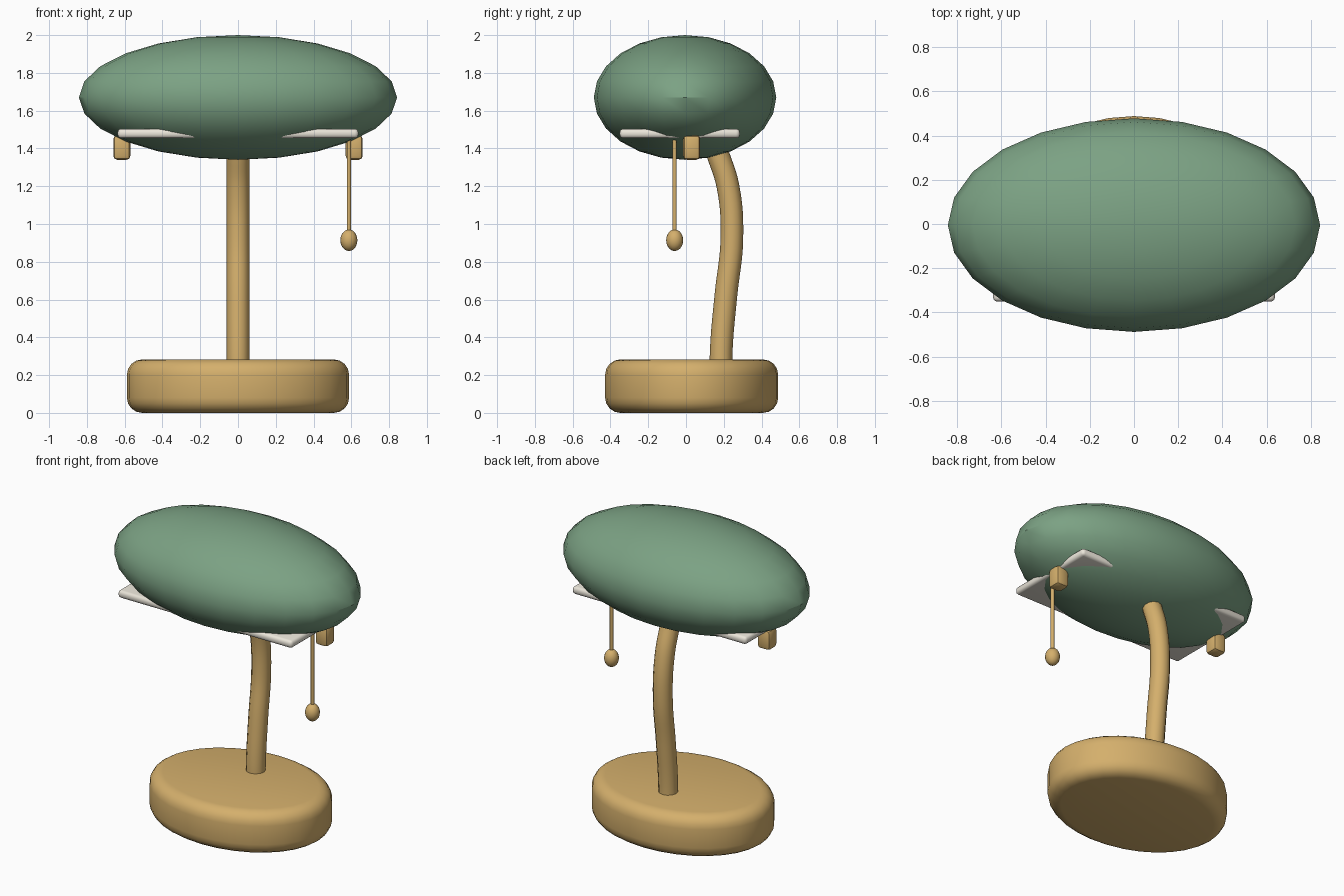
import bpy, math

if "Cube" in bpy.data.objects:
    bpy.data.objects.remove(bpy.data.objects["Cube"])


def material(name, rgb):
    m = bpy.data.materials.new(name)
    m.diffuse_color = (*rgb, 1)
    m.use_nodes = True
    m.node_tree.nodes["Principled BSDF"].inputs["Base Color"].default_value = m.diffuse_color
    return m


BRASS = material("brass", (0.66, 0.43, 0.15))
GREEN = material("green_glass", (0.20, 0.36, 0.23))
IVORY = material("ivory", (0.83, 0.79, 0.70))


def finish(name, mat, scale=None, bevel=0, segs=3, angle=35):
    ob = bpy.context.object
    ob.name = name
    ob.data.materials.append(mat)
    if scale:
        ob.scale = scale
        bpy.ops.object.transform_apply(location=False, rotation=False, scale=True)
    if bevel:
        b = ob.modifiers.new("bevel", 'BEVEL')
        b.width, b.segments = bevel, segs
        b.limit_method, b.angle_limit = 'ANGLE', math.radians(40)
        bpy.ops.object.modifier_apply(modifier="bevel")
    bpy.ops.object.shade_smooth_by_angle(angle=math.radians(angle))
    return ob


def ellipsoid(name, mat, loc, radii, segs=24, rings=12):
    bpy.ops.mesh.primitive_uv_sphere_add(segments=segs, ring_count=rings, location=loc)
    return finish(name, mat, radii)


def box(name, mat, loc, size, bevel, segs):
    bpy.ops.mesh.primitive_cube_add(size=1, location=loc)
    return finish(name, mat, size, bevel, segs)


# oval base with rounded rims
bpy.ops.mesh.primitive_cylinder_add(vertices=32, radius=1, depth=1, location=(0, 0.03, 0.1415))
finish("base", BRASS, (0.588, 0.458, 0.283), 0.08, 4)

# curved stem swept along a smooth path
path = [(0.185, 0.2), (0.187, 0.34), (0.211, 0.62), (0.243, 0.93), (0.222, 1.2), (0.162, 1.39)]
cu = bpy.data.curves.new("stem", 'CURVE')
cu.dimensions = '3D'
cu.bevel_depth, cu.bevel_resolution = 0.06, 4
cu.resolution_u = 6
cu.use_fill_caps = True
sp = cu.splines.new('BEZIER')
sp.bezier_points.add(len(path) - 1)
for p, (y, z) in zip(sp.bezier_points, path):
    p.co = (0, y, z)
    p.handle_left_type = p.handle_right_type = 'AUTO'
stem = bpy.data.objects.new("stem", cu)
bpy.context.collection.objects.link(stem)
bpy.ops.object.select_all(action='DESELECT')
stem.select_set(True)
bpy.context.view_layer.objects.active = stem
bpy.ops.object.convert(target='MESH')
finish("stem", BRASS)

# shade
ellipsoid("shade", GREEN, (0, -0.005, 1.67), (0.842, 0.483, 0.33))

# flat plate under the shade
box("shade_plate", IVORY, (0, -0.033, 1.479), (1.275, 0.636, 0.05), 0.02, 3)

# end knobs
for side, x in (("left", -0.615), ("right", 0.615)):
    box(side + "_knob", BRASS, (x, 0.03, 1.405), (0.09, 0.09, 0.13), 0.02, 2)

# pull cord and its bead
bpy.ops.mesh.primitive_cylinder_add(vertices=12, radius=0.011, depth=0.53, location=(0.587, -0.06, 1.2))
finish("pull_cord", BRASS)
ellipsoid("pull_bead", BRASS, (0.587, -0.06, 0.914), (0.045, 0.045, 0.057), 16, 12)
